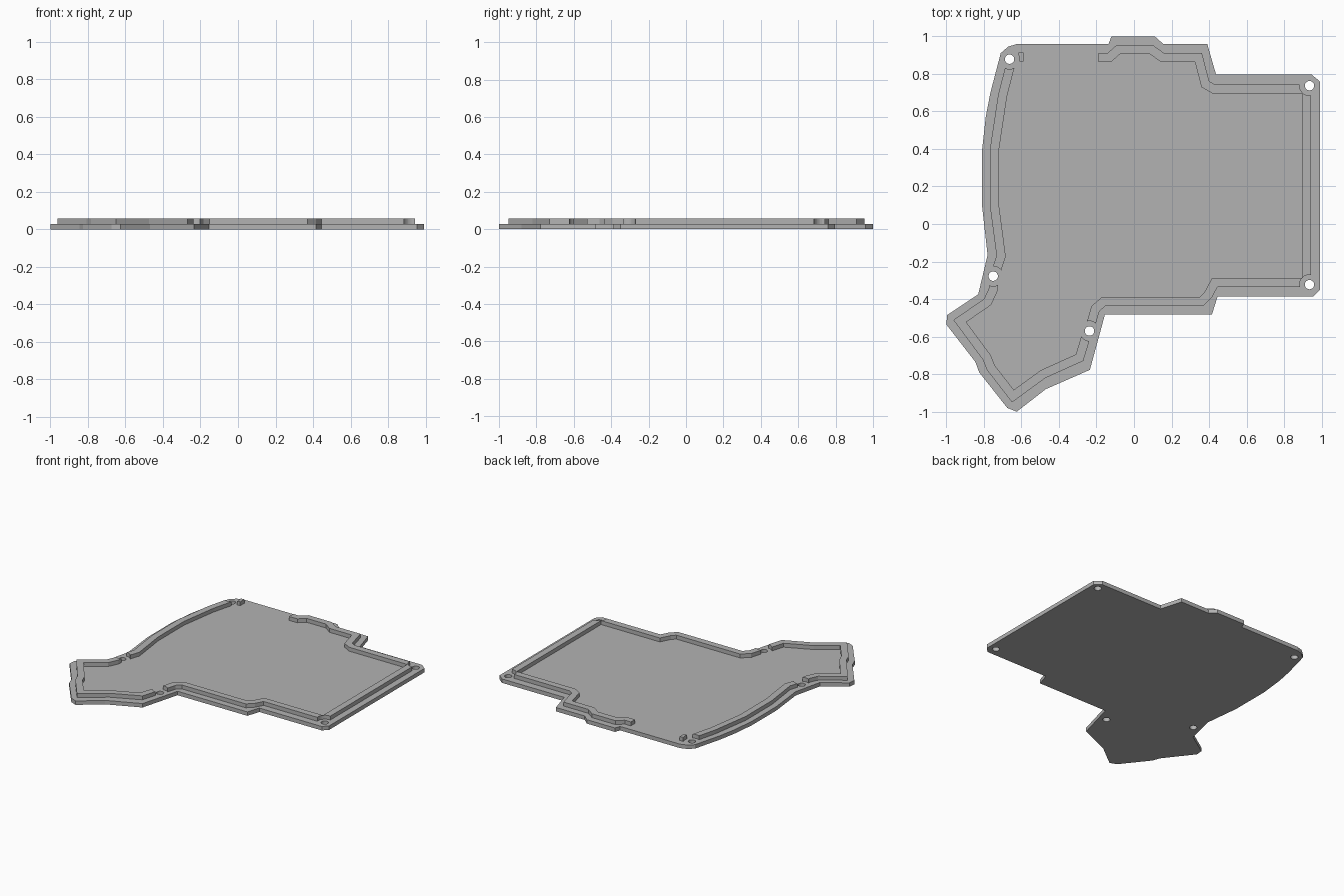
import bpy, bmesh
from mathutils import Vector

if "Cube" in bpy.data.objects:
    bpy.data.objects.remove(bpy.data.objects["Cube"], do_unlink=True)

PLATE_TOP, RIM_TOP = 0.029, 0.058
HALF_WIDTH = 0.024

gray = bpy.data.materials.new("neutral gray")
gray.use_nodes = True
gray.diffuse_color = (0.45, 0.45, 0.45, 1)
gray.node_tree.nodes["Principled BSDF"].inputs["Base Color"].default_value = (0.45, 0.45, 0.45, 1)


def prism(name, points, z0, z1):
    """Extrude a flat outline from z0 to z1."""
    bm = bmesh.new()
    face = bm.faces.new([bm.verts.new((x, y, z0)) for x, y in points])
    ext = bmesh.ops.extrude_face_region(bm, geom=[face])["geom"]
    top = [v for v in ext if isinstance(v, bmesh.types.BMVert)]
    bmesh.ops.translate(bm, verts=top, vec=(0, 0, z1 - z0))
    bmesh.ops.recalc_face_normals(bm, faces=bm.faces)
    mesh = bpy.data.meshes.new(name)
    bm.to_mesh(mesh)
    bm.free()
    mesh.materials.append(gray)
    obj = bpy.data.objects.new(name, mesh)
    bpy.context.collection.objects.link(obj)
    return obj


def band(path, half):
    """Widen an open centre line into a mitred strip outline."""
    pts = [Vector(p) for p in path]
    left, right = [], []
    for i, p in enumerate(pts):
        a = (p - pts[i - 1]).normalized() if i else None
        b = (pts[i + 1] - p).normalized() if i < len(pts) - 1 else None
        a, b = a or b, b or a
        na, nb = Vector((-a.y, a.x)), Vector((-b.y, b.x))
        miter = (na + nb).normalized()
        miter *= half / miter.dot(na)
        left.append(p + miter)
        right.append(p - miter)
    return left + right[::-1]


def drill(obj, centres, radius):
    """Cut upright round holes through a part."""
    for x, y in centres:
        bpy.ops.mesh.primitive_cylinder_add(vertices=32, radius=radius, depth=1, location=(x, y, 0))
        cutter = bpy.context.object
        cutter.hide_render = True
        cutter.data.materials.append(gray)
        mod = obj.modifiers.new("hole", "BOOLEAN")
        mod.operation, mod.solver, mod.object = "DIFFERENCE", "EXACT", cutter
        bpy.context.view_layer.objects.active = obj
        bpy.ops.object.modifier_apply(modifier=mod.name)
        bpy.data.objects.remove(cutter, do_unlink=True)


screw_holes = [(-0.663, 0.878), (-0.75, -0.278), (-0.237, -0.57), (0.935, 0.737), (0.935, -0.323)]

# Base plate with screw holes
outline = [
    (-0.67, 0.945), (-0.62, 0.96), (-0.135, 0.96), (-0.12, 1), (0.11, 1), (0.155, 0.96),
    (0.39, 0.96), (0.437, 0.797), (0.945, 0.797), (0.99, 0.76), (0.99, -0.35), (0.955, -0.387),
    (0.445, -0.387), (0.415, -0.483), (-0.155, -0.483), (-0.235, -0.777), (-0.47, -0.88),
    (-0.625, -1), (-0.675, -0.98), (-0.825, -0.79), (-0.845, -0.735), (-1, -0.535),
    (-0.995, -0.485), (-0.83, -0.375), (-0.78, -0.165), (-0.81, 0.1), (-0.81, 0.39),
    (-0.79, 0.57), (-0.765, 0.7), (-0.71, 0.91)]
plate = prism("base_plate", outline, 0, PLATE_TOP)
drill(plate, screw_holes, 0.025)

# Raised locating rim, interrupted around the screws
rims = {
    "left_rim": [(-0.655, 0.86), (-0.7, 0.685), (-0.743, 0.4), (-0.743, 0.095),
                 (-0.708, -0.17), (-0.74, -0.27)],
    "corner_rim": [(-0.745, -0.29), (-0.75, -0.35), (-0.78, -0.415), (-0.928, -0.517),
                   (-0.785, -0.71), (-0.763, -0.765), (-0.645, -0.917), (-0.485, -0.8),
                   (-0.29, -0.712), (-0.247, -0.57)],
    "right_rim": [(-0.24, -0.57), (-0.205, -0.45), (-0.16, -0.412), (0.36, -0.412),
                  (0.395, -0.378), (0.43, -0.312), (0.919, -0.312), (0.919, 0.719),
                  (0.425, 0.719), (0.38, 0.745), (0.343, 0.888), (0.15, 0.888), (0.092, 0.93),
                  (-0.083, 0.93), (-0.13, 0.888), (-0.188, 0.888)],
    "short_rim_stub": [(-0.615, 0.889), (-0.588, 0.889)],
}
for name, path in rims.items():
    rim = prism(name, band(path, HALF_WIDTH), PLATE_TOP, RIM_TOP)
    drill(rim, screw_holes, 0.053)
